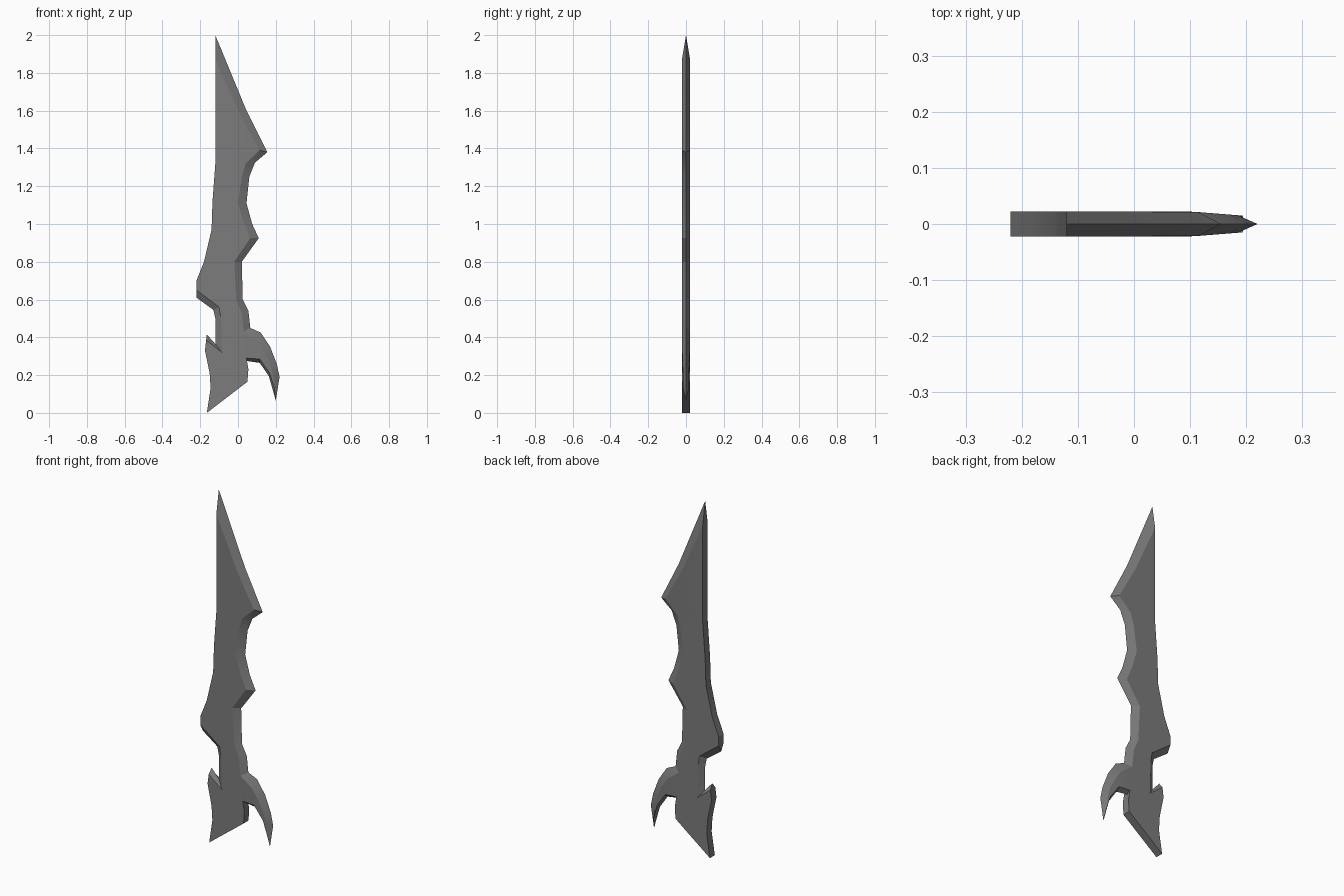
import bpy
import bmesh
import math

start_cube = bpy.data.objects.get("Cube")
if start_cube:
    bpy.data.objects.remove(start_cube, do_unlink=True)

UNIT = 0.01        # profiles are written in hundredths
HALF = 2.2         # half thickness of the metal


def make_material(name, value):
    material = bpy.data.materials.new(name)
    material.use_nodes = True
    colour = (value, value, value, 1)
    material.diffuse_color = colour
    material.node_tree.nodes["Principled BSDF"].inputs["Base Color"].default_value = colour
    return material


def half_thickness(x):
    """The metal thins out gradually towards the end of the hook."""
    return HALF - 0.08 * max(0, x - 10.5)


def build_plate(name, profile, material):
    """Two-sided plate. A profile entry is (x, z) for a square rim, or
    (x, z, edge_x, edge_z) where the rim is ground to a sharp edge."""
    bm = bmesh.new()

    def vert(x, y, z):
        return bm.verts.new((x * UNIT, y * UNIT, z * UNIT))

    front, back, edge = [], [], []
    for x, z, *sharp in profile:
        depth = half_thickness(x)
        front.append(vert(x, -depth, z))
        back.append(vert(x, depth, z))
        edge.append(vert(sharp[0], 0, sharp[1]) if sharp else None)

    # Broad sides
    broad_sides = [bm.faces.new(front), bm.faces.new(back[::-1])]

    # Rim: square, ground, or a transition between the two
    for j in range(len(profile)):
        i = j - 1
        if edge[i] and edge[j]:
            for side in (front, back):
                bm.faces.new((side[i], side[j], edge[j], edge[i]))
        elif edge[i] or edge[j]:
            tip = edge[i] or edge[j]
            square = j if edge[i] else i
            for side in (front, back):
                bm.faces.new((side[i], side[j], tip))
            bm.faces.new((front[square], tip, back[square]))
        else:
            bm.faces.new((front[i], front[j], back[j], back[i]))

    bmesh.ops.recalc_face_normals(bm, faces=bm.faces[:])
    bmesh.ops.triangulate(bm, faces=broad_sides)
    mesh = bpy.data.meshes.new(name)
    bm.to_mesh(mesh)
    bm.free()
    mesh.materials.append(material)
    plate = bpy.data.objects.new(name, mesh)
    bpy.context.collection.objects.link(plate)

    # Soften shallow bends, keep the ground edges crisp
    bpy.ops.object.select_all(action="DESELECT")
    plate.select_set(True)
    bpy.context.view_layer.objects.active = plate
    bpy.ops.object.shade_smooth_by_angle(angle=math.radians(18))
    return plate


# Wavy cutting edge, from the point down to the hook
cutting_edge = [
    (-12, 187, -12, 200), (1, 158, 4.5, 160), (11.5, 139, 15.5, 138),
    (4, 132, 9, 132.5), (2, 125, 6, 125), (0, 111, 4.5, 111),
    (3, 101, 7.5, 100), (6.5, 92.5, 11, 92.5), (-2, 80, 2, 80),
    (-1, 60, 2.5, 60), (2, 53, 5.5, 54), (3, 43, 6.5, 45),
]

# Square-rimmed grip with its slanted foot
grip = [
    (4.5, 29, 4.5, 27.5), (5.5, 23), (5, 16.5), (-16.5, 0),
    (-14.5, 13), (-15, 21), (-17.5, 33),
]

# Small prong and the ground notch above it
notch = [
    (-16.8, 38.5, -16.5, 41.5), (-8.5, 32, -12, 36.5),
    (-9, 50, -12, 50), (-10, 56, -13, 54.5), (-22, 65, -22, 61),
]

# Square spine running back up to the point
spine = [(-22, 70), (-18, 80), (-14, 97), (-13.5, 112), (-12, 132)]

# Curved hook: outer edge going down, inner edge coming back
hook = [
    (3, 43, 6.5, 45), (10, 38, 12, 42.5), (14, 32, 17, 35),
    (17, 26, 20.5, 26), (18.5, 20, 22, 19), (19.3, 13, 20, 6.5),
    (16.8, 21, 16.3, 19.5), (11.5, 28.5, 11.5, 26.5),
    (4.5, 29, 4.5, 27.5),
]

steel = make_material("dark grey steel", 0.2)
build_plate("blade_and_grip", cutting_edge + grip + notch + spine, steel)
build_plate("hook", hook, steel)
